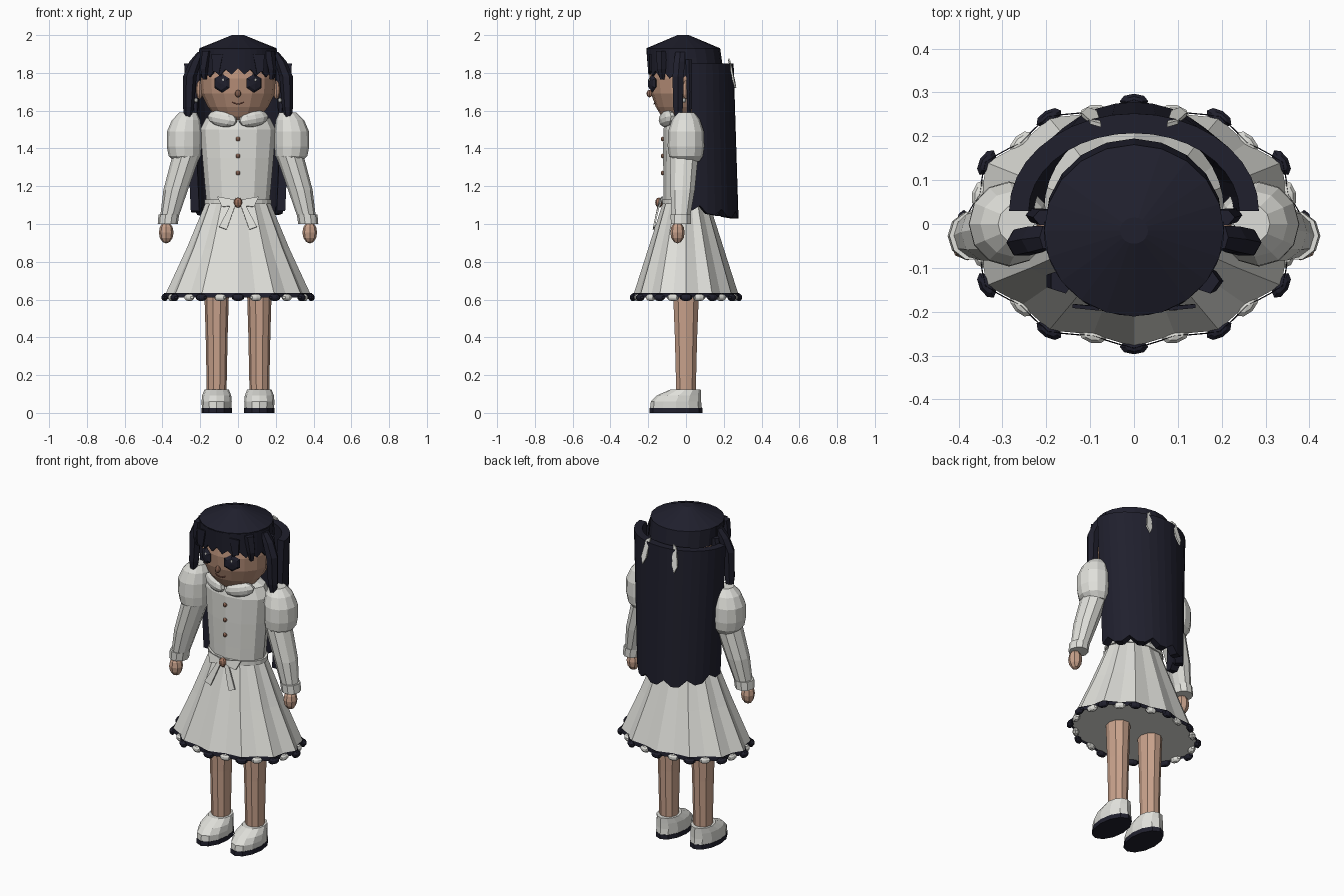
import bpy, bmesh
from math import sin, cos, pi, radians
from mathutils import Matrix, Vector

cube = bpy.data.objects.get("Cube")
if cube:
    bpy.data.objects.remove(cube, do_unlink=True)


def material(name, r, g, b):
    m = bpy.data.materials.new(name)
    m.use_nodes = True
    m.diffuse_color = (r, g, b, 1)
    node = next(n for n in m.node_tree.nodes if n.type == 'BSDF_PRINCIPLED')
    node.inputs["Base Color"].default_value = (r, g, b, 1)
    node.inputs["Roughness"].default_value = 0.8
    return m


WHITE = material("off_white", 0.74, 0.74, 0.70)
NAVY = material("dark_navy", 0.014, 0.014, 0.026)
SKIN = material("face_skin", 0.50, 0.29, 0.20)
LIMB = material("limb_skin", 0.58, 0.36, 0.26)
BROWN = material("button_brown", 0.36, 0.18, 0.12)
LIP = material("lip_brown", 0.20, 0.07, 0.05)
SIDES = ((1, "left"), (-1, "right"))


def finish(name, bm, mat):
    bmesh.ops.recalc_face_normals(bm, faces=bm.faces)
    mesh = bpy.data.meshes.new(name)
    bm.to_mesh(mesh)
    bm.free()
    mesh.materials.append(mat)
    ob = bpy.data.objects.new(name, mesh)
    bpy.context.collection.objects.link(ob)
    return ob


def bridge(bm, rows, closed):
    for a, b in zip(rows, rows[1:]):
        n = len(a)
        for i in range(n if closed else n - 1):
            j = (i + 1) % n
            bm.faces.new((a[i], a[j], b[j], b[i]))


def loft(name, rings, mat, n=12, pleat=0.0, caps=True):
    """Stack elliptical rings (cx, cy, z, rx, ry); pleat pulls in odd corners."""
    bm = bmesh.new()
    rows = []
    for k, (cx, cy, z, rx, ry) in enumerate(rings):
        row = []
        for i in range(n):
            a = 2 * pi * i / n
            f = 1 - pleat * (i % 2)
            row.append(bm.verts.new((cx + rx * f * cos(a), cy + ry * f * sin(a), z)))
        rows.append(row)
    bridge(bm, rows, True)
    if caps:
        bm.faces.new(rows[0])
        bm.faces.new(rows[-1])
    return finish(name, bm, mat)


def ball(name, loc, size, mat, seg=8, rings=6, rot=None):
    bm = bmesh.new()
    bmesh.ops.create_uvsphere(bm, u_segments=seg, v_segments=rings, radius=1)
    m = Matrix.Translation(loc) @ (rot or Matrix()) @ Matrix.Diagonal((*size, 1))
    bm.transform(m)
    return finish(name, bm, mat)


def plate(name, pts, mat, thick=0.009):
    bm = bmesh.new()
    bm.faces.new([bm.verts.new(p) for p in pts])
    ob = finish(name, bm, mat)
    mod = ob.modifiers.new("thickness", 'SOLIDIFY')
    mod.thickness = thick
    mod.offset = 0
    return ob


def hair_wall(name, cy, top, bottom, thick, start, end, n, z_top, z_bottom):
    """Curved curtain of hair with a jagged lower edge given by z_bottom(i)."""
    bm = bmesh.new()
    rows = [[], [], [], []]
    for i in range(n + 1):
        a = radians(start + (end - start) * i / n)
        zs = (z_top, z_bottom(i), z_bottom(i), z_top)
        for row, (rx, ry), t, z in zip(rows, (top, bottom, bottom, top), (0, 0, thick, thick), zs):
            row.append(bm.verts.new(((rx - t) * cos(a), cy + (ry - t) * sin(a), z)))
    bridge(bm, rows + [rows[0]], False)
    for i in (0, -1):
        bm.faces.new([r[i] for r in rows])
    return finish(name, bm, mat=NAVY)


# Head and neck
loft("head", [(0, -.03, 1.535, .05, .06), (0, -.02, 1.57, .12, .11),
              (0, -.015, 1.62, .16, .145), (0, -.01, 1.69, .195, .175),
              (0, -.01, 1.77, .2, .185), (0, -.01, 1.88, .18, .17)], SKIN, 16)
loft("neck", [(0, 0, 1.5, .06, .055), (0, 0, 1.6, .06, .055)], SKIN, 10)
ball("nose", (0, -.193, 1.69), (.016, .016, .02), BROWN)

# Mouth
curve = bpy.data.curves.new("mouth", 'CURVE')
curve.dimensions = '3D'
curve.bevel_depth = .003
curve.bevel_resolution = 1
line = curve.splines.new('POLY')
line.points.add(4)
for p, t in zip(line.points, (-1, -.5, 0, .5, 1)):
    p.co = (.033 * t, -.169 + .006 * t * t, 1.635 + .01 * t * t, 1)
curve.materials.append(LIP)
bpy.context.collection.objects.link(bpy.data.objects.new("mouth", curve))

for s, side in SIDES:
    # Face details
    turn = Matrix.Rotation(s * radians(24), 4, 'Z') @ Matrix.Rotation(pi / 2, 4, 'X')
    ball(side + "_eye", (s * .085, -.178, 1.745), (.05, .05, .016), NAVY, 6, 4, turn)
    ball(side + "_eye_glint", (s * .085 + .008, -.194, 1.763), (.008, .004, .008), WHITE, 6, 4)
    ball(side + "_ear", (s * .203, 0, 1.71), (.02, .022, .05), SKIN)
    ball(side + "_earring", (s * .222, -.01, 1.655), (.011, .011, .013), WHITE)

# Hair cap, fringe and long back hair
loft("hair_cap", [(0, 0, 1.83, .203, .195), (0, -.005, 1.88, .203, .193),
                  (0, -.015, 1.93, .205, .196), (0, -.015, 2.0, .032, .03)], NAVY, 20)
hair_wall("fringe", -.012, (.206, .198), (.205, .19), .012, 175, 365, 20, 1.925,
          lambda i: 1.825 - .03 * (i % 2) - .035 * abs(i - 10) / 10)
hair_wall("back_hair", .03, (.285, .222), (.25, .248), .045, 0, 180, 18, 1.85,
          lambda i: 1.03 + .035 * (i % 3 == 1) + .04 * (abs(i - 9) / 9) ** 2)

for s, side in SIDES:
    loft(side + "_side_lock", [(s * .265, -.04, 1.565, .02, .02), (s * .262, -.042, 1.62, .029, .03),
                               (s * .255, -.042, 1.78, .036, .034), (s * .225, -.035, 1.86, .032, .034),
                               (s * .2, -.03, 1.91, .015, .03)], NAVY, 6)
    loft(side + "_inner_lock", [(s * .225, .015, 1.58, .012, .012), (s * .225, .02, 1.7, .022, .018),
                                (s * .2, .015, 1.87, .03, .02)], NAVY, 6)
    loft(side + "_temple_lock", [(s * .178, -.125, 1.765, .012, .012), (s * .18, -.13, 1.82, .024, .024),
                                 (s * .165, -.13, 1.915, .03, .03)], NAVY, 5)
    plate(side + "_fringe_strand", [(s * .08, -.193, 1.9), (s * .14, -.187, 1.9),
                                    (s * .135, -.187, 1.81), (s * .1, -.19, 1.795)], NAVY)
    # Ribbon ends at the back of the head
    plate(side + "_hair_ribbon", [(s * .075, .225, 1.875), (s * .1, .232, 1.86), (s * .12, .25, 1.76),
                                  (s * .105, .262, 1.72), (s * .085, .255, 1.76)], WHITE)

# Dress bodice
loft("bodice", [(0, 0, 1.09, .165, .118), (0, 0, 1.2, .175, .119), (0, 0, 1.35, .188, .121),
                (0, 0, 1.5, .2, .12), (0, 0, 1.56, .17, .105), (0, 0, 1.59, .08, .07)], WHITE)
for k in range(3):
    ball("button_%d" % (k + 1), (0, -.123, 1.27 + .09 * k), (.012, .01, .012), BROWN)

# Skirt with pleats, dark hem and beads
RX, RY, HEM = .388, .28, .62
loft("skirt", [(0, 0, HEM, RX, RY), (0, 0, .87, .272, .2), (0, 0, 1.12, .168, .12)], WHITE, 24, .07)
loft("hem_trim", [(0, 0, .61, RX + .006, RY + .006), (0, 0, .634, RX + .003, RY + .003)],
     NAVY, 24, .07, False)
loft("belt", [(0, 0, 1.105, .178, .128), (0, 0, 1.13, .178, .128)], WHITE, 24)
for i in range(24):
    a = 2 * pi * i / 24
    f = 1 - .06 * (i % 2)
    spin = Matrix.Rotation(a + pi / 2, 4, 'Z')
    ball("hem_bead_%d" % (i + 1), (RX * f * cos(a), RY * f * sin(a), .611), (.034, .018, .02),
         WHITE if i % 2 else NAVY, 8, 5, spin)

# Waist bow
ball("bow_knot", (0, -.143, 1.113), (.024, .02, .027), BROWN)
for s, side in SIDES:
    plate(side + "_bow_loop", [(0, -.14, 1.125), (s * .11, -.125, 1.145),
                               (s * .085, -.142, 1.09), (0, -.142, 1.1)], WHITE)
    plate(side + "_bow_tail", [(s * .01, -.143, 1.11), (s * .04, -.143, 1.1),
                               (s * .1, -.17, .985), (s * .06, -.172, .97)], WHITE)

for s, side in SIDES:
    # Rounded collar
    tilt = Matrix.Rotation(s * radians(22), 4, 'Z') @ Matrix.Rotation(s * radians(-10), 4, 'Y')
    ball(side + "_collar", (s * .082, -.1, 1.557), (.085, .035, .043), WHITE, 10, 6, tilt)

    # Sleeve, cuff and hand
    loft(side + "_puff_sleeve", [(s * .275, 0, 1.33, .062, .07), (s * .282, 0, 1.36, .085, .09),
                                 (s * .285, 0, 1.41, .092, .097), (s * .284, 0, 1.49, .092, .095),
                                 (s * .275, 0, 1.55, .075, .075), (s * .265, 0, 1.59, .045, .045)], WHITE)
    loft(side + "_sleeve", [(s * .365, -.027, 1.03, .048, .05), (s * .33, -.018, 1.18, .065, .068),
                            (s * .275, -.01, 1.36, .073, .078)], WHITE, 10)
    loft(side + "_cuff", [(s * .372, -.027, 1.0, .053, .056), (s * .366, -.027, 1.05, .055, .057)],
         WHITE, 10)
    ball(side + "_hand", (s * .38, -.045, .955), (.039, .038, .058), LIMB)

    # Leg and shoe
    x = s * .113
    loft(side + "_leg", [(x, 0, .1, .052, .054), (x, 0, .4, .058, .062), (x, 0, .64, .065, .072)], LIMB, 10)
    loft(side + "_sole", [(x, -.053, 0, .08, .14), (x, -.053, .027, .08, .139)], NAVY)
    loft(side + "_shoe", [(x, -.053, .027, .078, .137), (x, -.053, .06, .08, .133),
                          (x, -.038, .092, .077, .117), (x, -.002, .124, .064, .08)], WHITE)
